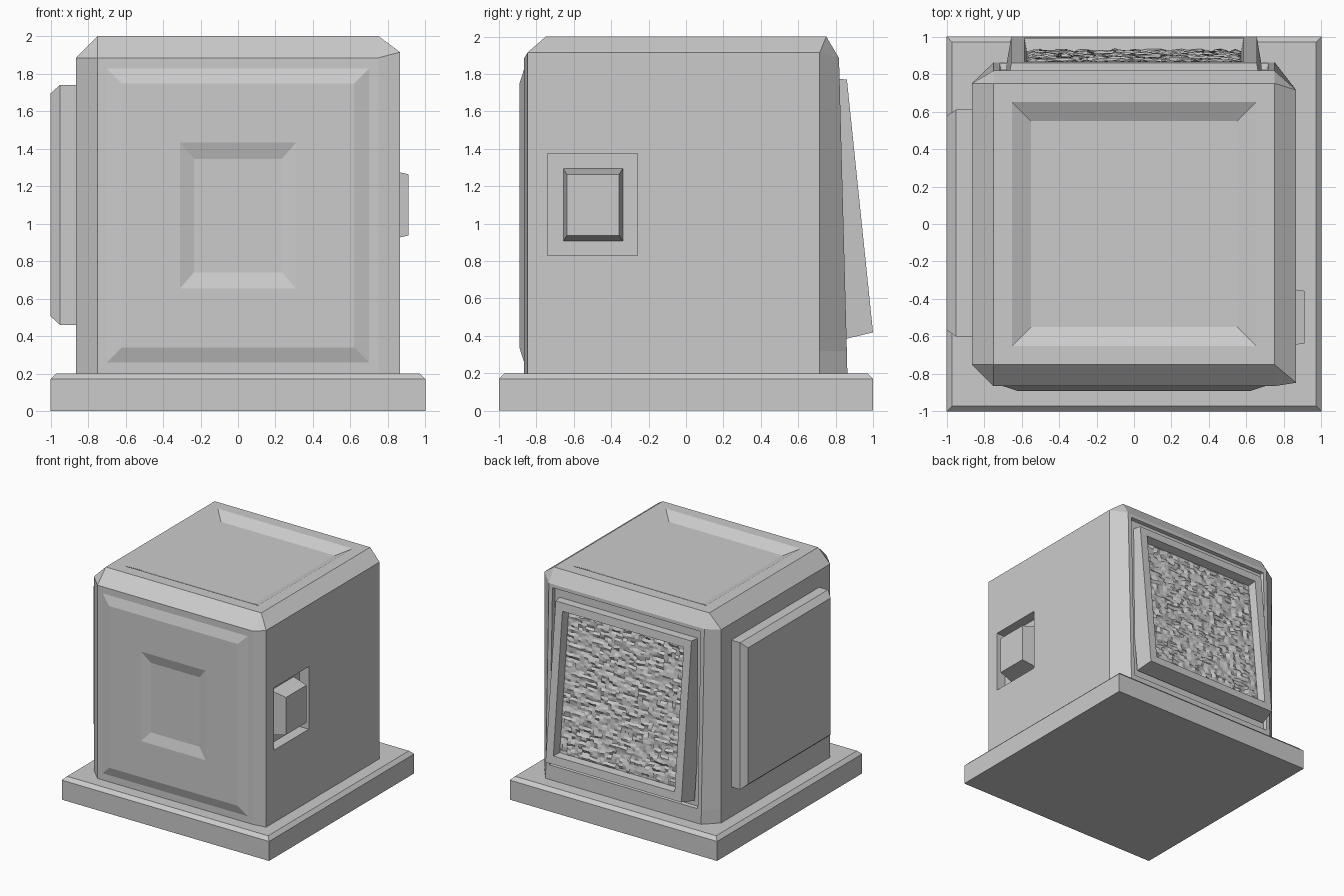
import bpy, bmesh, random
from math import radians
from mathutils import Matrix, Vector

if "Cube" in bpy.data.objects:
    bpy.data.objects.remove(bpy.data.objects["Cube"])

random.seed(4)


def loft(name, rings, mat=Matrix()):
    """Skin equal-length rings of points, capping both ends."""
    bm = bmesh.new()
    loops = [[bm.verts.new(mat @ Vector(p)) for p in r] for r in rings]
    n = len(rings[0])
    for a, b in zip(loops, loops[1:]):
        for i in range(n):
            j = (i + 1) % n
            bm.faces.new((a[i], a[j], b[j], b[i]))
    bm.faces.new(loops[0][::-1])
    bm.faces.new(loops[-1])
    bmesh.ops.remove_doubles(bm, verts=bm.verts, dist=1e-5)
    bmesh.ops.recalc_face_normals(bm, faces=bm.faces)
    me = bpy.data.meshes.new(name)
    bm.to_mesh(me)
    bm.free()
    ob = bpy.data.objects.new(name, me)
    bpy.context.collection.objects.link(ob)
    return ob


def rect(w, h, d):
    return [(-w, -h, d), (w, -h, d), (w, h, d), (-w, h, d)]


def panel(name, rings, mat=Matrix()):
    """Stack of rectangles (half width, half height, depth)."""
    return loft(name, [rect(*r) for r in rings], mat)


def wall(loc, turn, tilt=0):
    """Local x = sideways, y = up, z = outward from the wall."""
    return (Matrix.Translation(loc) @ Matrix.Rotation(radians(turn), 4, 'Z')
            @ Matrix.Rotation(radians(90 - tilt), 4, 'X'))


def cut(ob, cutter):
    cutter.hide_render = True
    m = ob.modifiers.new("cut", 'BOOLEAN')
    m.operation, m.solver, m.object = 'DIFFERENCE', 'EXACT', cutter
    bpy.context.view_layer.objects.active = ob
    bpy.ops.object.modifier_apply(modifier=m.name)
    bpy.data.objects.remove(cutter)


# base plinth
panel("base", [(1, 1, 0), (1, 1, .17), (.97, .97, .2)])


# main casing: uneven chamfers, leaning back face, sunken top
def outline(z, back, zr):
    return [(-.865, -.75, z), (-.75, -.865, z), (.75, -.865, z), (.865, -.847, zr),
            (.865, .715, zr), (.75, back, z), (-.75, back, z), (-.865, .75, z)]


def square(s, z):
    return [p for c in rect(s, s, z) for p in (c, c)]


body = loft("casing", [outline(.19, .863, .19), outline(.32, .86, .32),
                       outline(1.885, .818, 1.915), square(.75, 2),
                       square(.65, 2), square(.55, 1.95)])

# recesses in the back and in the right side
cut(body, panel("back_cutter", [(.71, .76, -.03), (.73, .78, .1)],
                wall((0, .838, 1.09), 180, 1.5)))
cut(body, panel("side_cutter", [(.24, .2725, -.09), (.24, .2725, .1)],
                wall((.865, -.5, 1.1025), 90)))

# front panel, raised with a sunken centre
panel("front_panel", [(.7, .785, -.02), (.7, .785, 0), (.62, .705, .026),
                      (.31, .39, .026), (.235, .303, .001)],
      wall((0, -.865, 1.043), 0))

# left panel
panel("left_panel", [(.605, .64, -.02), (.605, .64, .085), (.57, .595, .135)],
      wall((-.865, .005, 1.1), -90))

# button on the right side
panel("side_button", [(.16, .195, -.095), (.14, .163, .045)],
      wall((.865, -.497, 1.1), 90))

# tilted frame at the back
back = wall((0, .93, 1.095), 180, 5.9)
panel("back_frame", [(.68, .7, -.15), (.655, .68, 0), (.585, .61, 0), (.57, .595, -.08)],
      back)

# rough surface inside the frame
bm = bmesh.new()
bmesh.ops.create_grid(bm, x_segments=32, y_segments=56, size=1)
for v in bm.verts:
    edge = max(abs(v.co.x), abs(v.co.y)) > .999
    v.co.x *= .575
    v.co.y *= .6
    v.co.z = -.07 if edge else -.065 + random.uniform(-.012, .012)
    if not edge:
        v.co.x += random.uniform(-.006, .006)
        v.co.y += random.uniform(-.004, .004)
bm.transform(back)
me = bpy.data.meshes.new("rough_screen")
bm.to_mesh(me)
bm.free()
bpy.context.collection.objects.link(bpy.data.objects.new("rough_screen", me))
